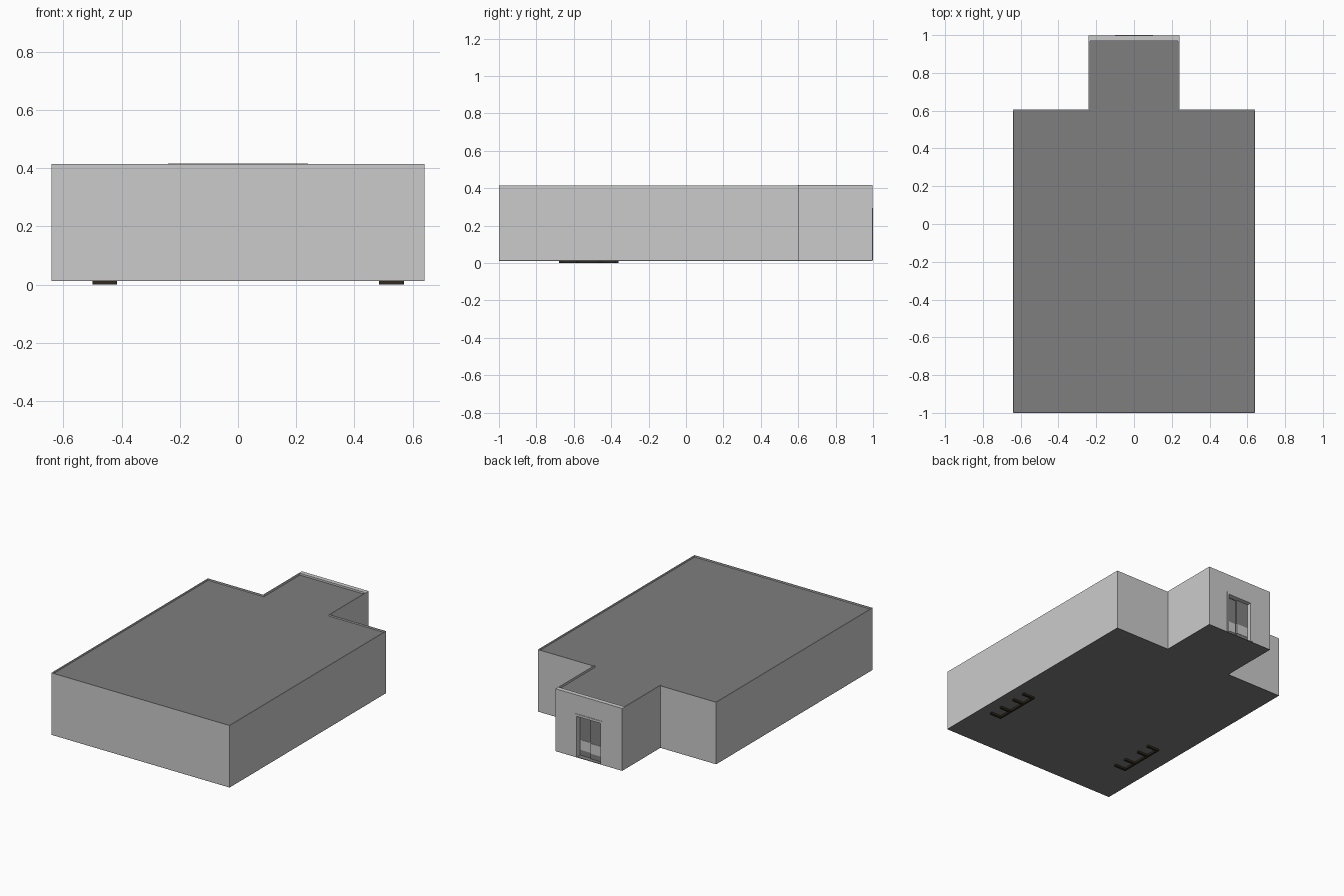
import bpy, bmesh

if "Cube" in bpy.data.objects:
    bpy.data.objects.remove(bpy.data.objects["Cube"])


def material(name, r, g, b):
    m = bpy.data.materials.new(name)
    m.diffuse_color = (r, g, b, 1)
    m.use_nodes = True
    m.node_tree.nodes["Principled BSDF"].inputs["Base Color"].default_value = m.diffuse_color
    return m


WALL = material("light grey wall", 0.60, 0.60, 0.60)
SLAB = material("mid grey slab", 0.21, 0.21, 0.21)
PANEL = material("door grey", 0.22, 0.22, 0.22)
BROWN = material("dark brown", 0.03, 0.022, 0.012)


def boxes(name, mat, parts):
    """One object from boxes given as (x0, x1, y0, y1, z0, z1)."""
    bm = bmesh.new()
    for x0, x1, y0, y1, z0, z1 in parts:
        vs = bmesh.ops.create_cube(bm, size=1)["verts"]
        for v in vs:
            v.co = ((x0 + x1) / 2 + v.co.x * (x1 - x0),
                    (y0 + y1) / 2 + v.co.y * (y1 - y0),
                    (z0 + z1) / 2 + v.co.z * (z1 - z0))
    me = bpy.data.meshes.new(name)
    bm.to_mesh(me)
    bm.free()
    me.materials.append(mat)
    ob = bpy.data.objects.new(name, me)
    bpy.context.collection.objects.link(ob)
    return ob


W, P = 0.64, 0.24            # half widths of hall and porch
Y0, Y1, Y2 = -1.0, 0.605, 0.997
B, F, R, T = 0.012, 0.015, 0.405, 0.414   # base, floor, roof, wall top
t = 0.006                    # wall thickness

# floor and roof slabs
boxes("floor", SLAB, [(-W, W, Y0, Y1, B, F), (-P, P, Y1, Y2, B, F)])
boxes("roof", SLAB, [(-W + t, W - t, Y0 + t, Y1 - t, R - 0.006, R),
                     (-P + t, P - t, Y1 - t, 0.968, R - 0.006, R)])

# hall walls
boxes("front_wall", WALL, [(-W, W, Y0, Y0 + t, F, T)])
for s, side in ((-1, "left"), (1, "right")):
    def mx(a, b):
        return tuple(sorted((s * a, s * b)))
    boxes(side + "_wall", WALL, [(*mx(W - t, W), Y0 + t, Y1, F, T)])
    boxes(side + "_shoulder_wall", WALL, [(*mx(P, W - t), Y1 - t, Y1, F, T)])
    boxes(side + "_porch_wall", WALL, [(*mx(P - t, P), Y1 - t, Y2, F, T + 0.003)])

# porch end wall with the doorway left open
D, H = 0.085, 0.28
boxes("porch_end_wall", WALL, [(-P + t, -D, 0.968, Y2, F, T + 0.003),
                               (D, P - t, 0.968, Y2, F, T + 0.003),
                               (-D, D, 0.968, Y2, H, T + 0.003)])

# door frame
boxes("door_frame", WALL, [(-0.1, -D, 0.965, 1.0, F, 0.295),
                           (D, 0.1, 0.965, 1.0, F, 0.295),
                           (-D, D, 0.965, 1.0, H, 0.295)])

# two sliding door leaves, one in front of the other, with a pale band
boxes("rear_door_leaf", PANEL, [(0.0, D, 0.955, 0.963, F, H)])
boxes("front_door_leaf", PANEL, [(-D, 0.005, 0.964, 0.972, F, H)])
boxes("door_bands", WALL, [(0.008, D - 0.003, 0.963, 0.965, 0.05, 0.115),
                           (-D + 0.003, 0.002, 0.972, 0.974, 0.05, 0.115)])

# comb-shaped feet under the floor
for x, side in ((-0.5, "left"), (0.485, "right")):
    parts = [(x, x + 0.014, -0.68, -0.36, 0, B)]
    for y in (-0.672, -0.58, -0.46, -0.368):
        parts.append((x + 0.014, x + 0.085, y - 0.008, y + 0.008, 0, B))
    boxes(side + "_comb_foot", BROWN, parts)
